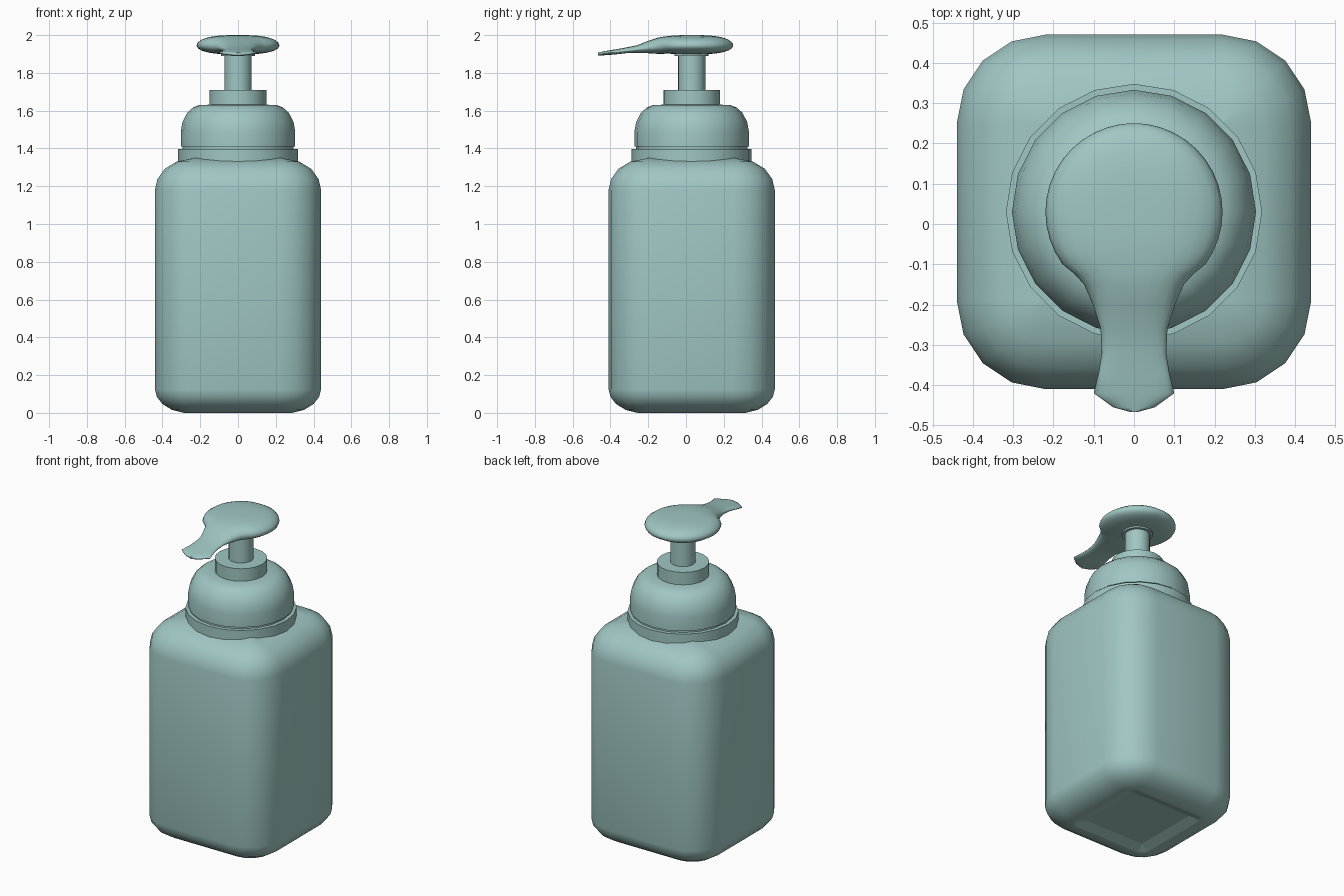
import bpy, bmesh, math

if "Cube" in bpy.data.objects:
    bpy.data.objects.remove(bpy.data.objects["Cube"])

AXIS_Y = 0.03   # the bottle axis sits slightly behind the origin

plastic = bpy.data.materials.new("teal_plastic")
plastic.diffuse_color = (0.35, 0.57, 0.55, 1)
plastic.use_nodes = True
plastic.node_tree.nodes["Principled BSDF"].inputs["Base Color"].default_value = plastic.diffuse_color


def finish(name, bm, angle):
    bmesh.ops.remove_doubles(bm, verts=bm.verts, dist=0.0005)
    bmesh.ops.recalc_face_normals(bm, faces=bm.faces)
    mesh = bpy.data.meshes.new(name)
    bm.to_mesh(mesh)
    bm.free()
    mesh.materials.append(plastic)
    ob = bpy.data.objects.new(name, mesh)
    bpy.context.collection.objects.link(ob)
    bpy.ops.object.select_all(action='DESELECT')
    ob.select_set(True)
    bpy.context.view_layer.objects.active = ob
    bpy.ops.object.shade_smooth_by_angle(angle=math.radians(angle))
    return ob


def loft(name, rings, angle=40):
    """Skin a list of equal-length point rings and cap both ends."""
    bm = bmesh.new()
    loops = [[bm.verts.new(p) for p in ring] for ring in rings]
    n = len(loops[0])
    for a, b in zip(loops, loops[1:]):
        for i in range(n):
            j = (i + 1) % n
            bm.faces.new((a[i], a[j], b[j], b[i]))
    bm.faces.new(loops[0][::-1])
    bm.faces.new(loops[-1])
    return finish(name, bm, angle)


def circle(r, z, sides=20):
    return [(r * math.cos(2 * math.pi * i / sides),
             AXIS_Y + r * math.sin(2 * math.pi * i / sides), z) for i in range(sides)]


def lathe(name, profile):
    return loft(name, [circle(r, z) for r, z in profile])


def rounded_square(half, z):
    """Square of the given half width, corners drawn around a fixed centre."""
    c = min(half, 0.22)
    r = half - c
    pts = []
    for q in range(4):
        mid = math.radians(45 + 90 * q)
        cx, cy = math.copysign(c, math.cos(mid)), math.copysign(c, math.sin(mid))
        for k in range(5):
            a = math.radians(90 * q + 22.5 * k)
            pts.append((cx + r * math.cos(a), AXIS_Y + cy + r * math.sin(a), z))
    return pts


# Bottle with recessed base and rounded shoulders
body = [(0.21, 0.022), (0.27, 0), (0.285, 0), (0.35, 0.016), (0.40, 0.047),
        (0.43, 0.085), (0.44, 0.125), (0.44, 1.18), (0.427, 1.237),
        (0.388, 1.292), (0.325, 1.33), (0.225, 1.35), (0.1, 1.353)]
bottle = loft("bottle_body", [rounded_square(h, z) for h, z in body])

# Crisp edges around and inside the base recess
for e in bottle.data.edges:
    ends = [bottle.data.vertices[i].co for i in e.vertices]
    if all(max(abs(p.x), abs(p.y - AXIS_Y)) < 0.275 and p.z < 0.03 for p in ends):
        e.use_edge_sharp = True

# Neck ring
lathe("neck_ring", [(0.318, 1.31), (0.318, 1.398), (0.29, 1.398)])

# Domed cap with a narrow groove below it
lathe("cap_dome", [(0.295, 1.38), (0.295, 1.41), (0.303, 1.41), (0.303, 1.49),
                   (0.294, 1.54), (0.268, 1.59), (0.237, 1.617), (0.205, 1.63), (0.14, 1.632)])

# Pump collar and stem
lathe("pump_collar", [(0.15, 1.61), (0.15, 1.71), (0.06, 1.71)])
lathe("pump_stem", [(0.072, 1.69), (0.072, 1.89)])
lathe("stem_socket", [(0.09, 1.89), (0.09, 1.92)])


# Press pad flowing into the spout, skinned from back to front.
# Each section: y, half width, top z, rim z, bottom z
def swell(u):
    return math.sqrt(max(0, 1 - abs(u) ** 3))


R = 0.22
sections = []
for deg in (4, 10, 18, 27, 36, 45, 54, 63, 72, 81, 90, 99, 108, 117, 126):
    c, s = math.cos(math.radians(deg)), math.sin(math.radians(deg))
    sections.append((AXIS_Y + R * c, R * s, 1.945 + 0.055 * swell(c),
                     1.945, 1.945 - 0.047 * swell(c)))
sections += [(-0.125, 0.147, 1.991, 1.943, 1.90), (-0.15, 0.124, 1.986, 1.94, 1.901),
             (-0.2, 0.102, 1.97, 1.933, 1.904), (-0.26, 0.083, 1.946, 1.925, 1.906),
             (-0.32, 0.08, 1.934, 1.917, 1.904), (-0.37, 0.088, 1.925, 1.91, 1.898),
             (-0.42, 0.1, 1.917, 1.905, 1.894), (-0.455, 0.052, 1.91, 1.901, 1.892),
             (-0.467, 0.008, 1.907, 1.9, 1.892)]
rings = []
for y, w, top, rim, bot in sections:
    ring = []
    for i in range(24):
        a = 2 * math.pi * i / 24
        u = math.cos(a)
        end = top if math.sin(a) > 0 else bot
        ring.append((w * u, y, rim + (end - rim) * swell(u)))
    rings.append(ring)
loft("pump_head", rings, 70)
